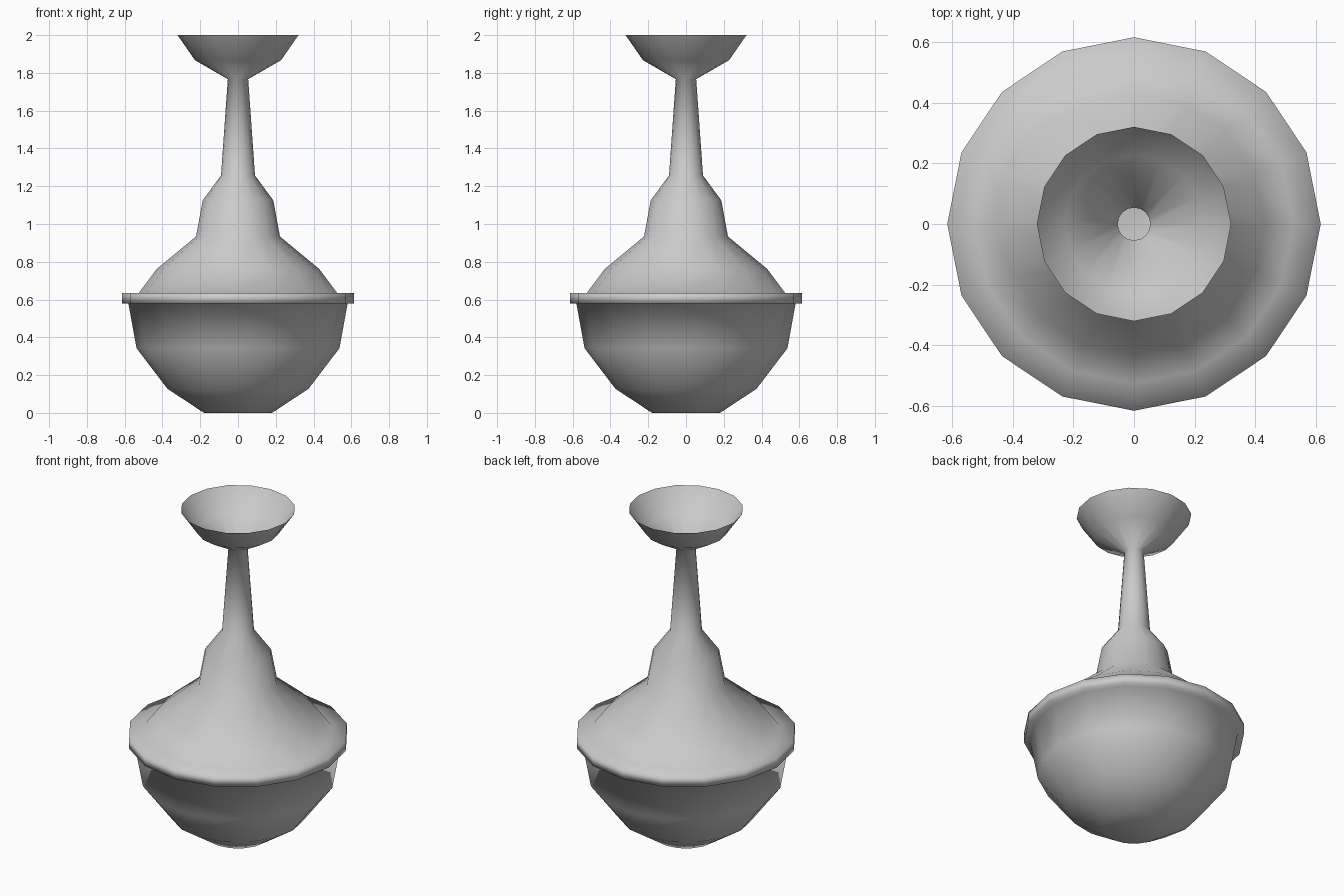
import bpy, bmesh
from math import cos, sin, pi

if "Cube" in bpy.data.objects:
    bpy.data.objects.remove(bpy.data.objects["Cube"])

SIDES = 16

# Profile (radius, height) from the base up to the open flared mouth
PROFILE = [
    (0.18, 0.0), (0.373, 0.127), (0.537, 0.342), (0.58, 0.578),    # bowl
    (0.615, 0.578), (0.615, 0.635), (0.525, 0.635),                # rim band
    (0.43, 0.762), (0.222, 0.934), (0.187, 1.125), (0.09, 1.257),  # shoulder
    (0.054, 1.767), (0.228, 1.867), (0.32, 2.0),                   # neck and mouth
]


def lathe(name, profile, sides):
    bm = bmesh.new()
    rings = [[bm.verts.new((r * cos(2 * pi * i / sides), r * sin(2 * pi * i / sides), z))
              for i in range(sides)] for r, z in profile]
    for a, b in zip(rings, rings[1:]):
        for i in range(sides):
            j = (i + 1) % sides
            bm.faces.new((a[i], a[j], b[j], b[i]))
    # closed base
    bm.faces.new(rings[0][::-1])
    for f in bm.faces:
        f.smooth = True
    mesh = bpy.data.meshes.new(name)
    bm.to_mesh(mesh)
    bm.free()
    obj = bpy.data.objects.new(name, mesh)
    bpy.context.collection.objects.link(obj)
    return obj


# Thin-walled flask, open at the top
lathe("flask_body", PROFILE, SIDES)
